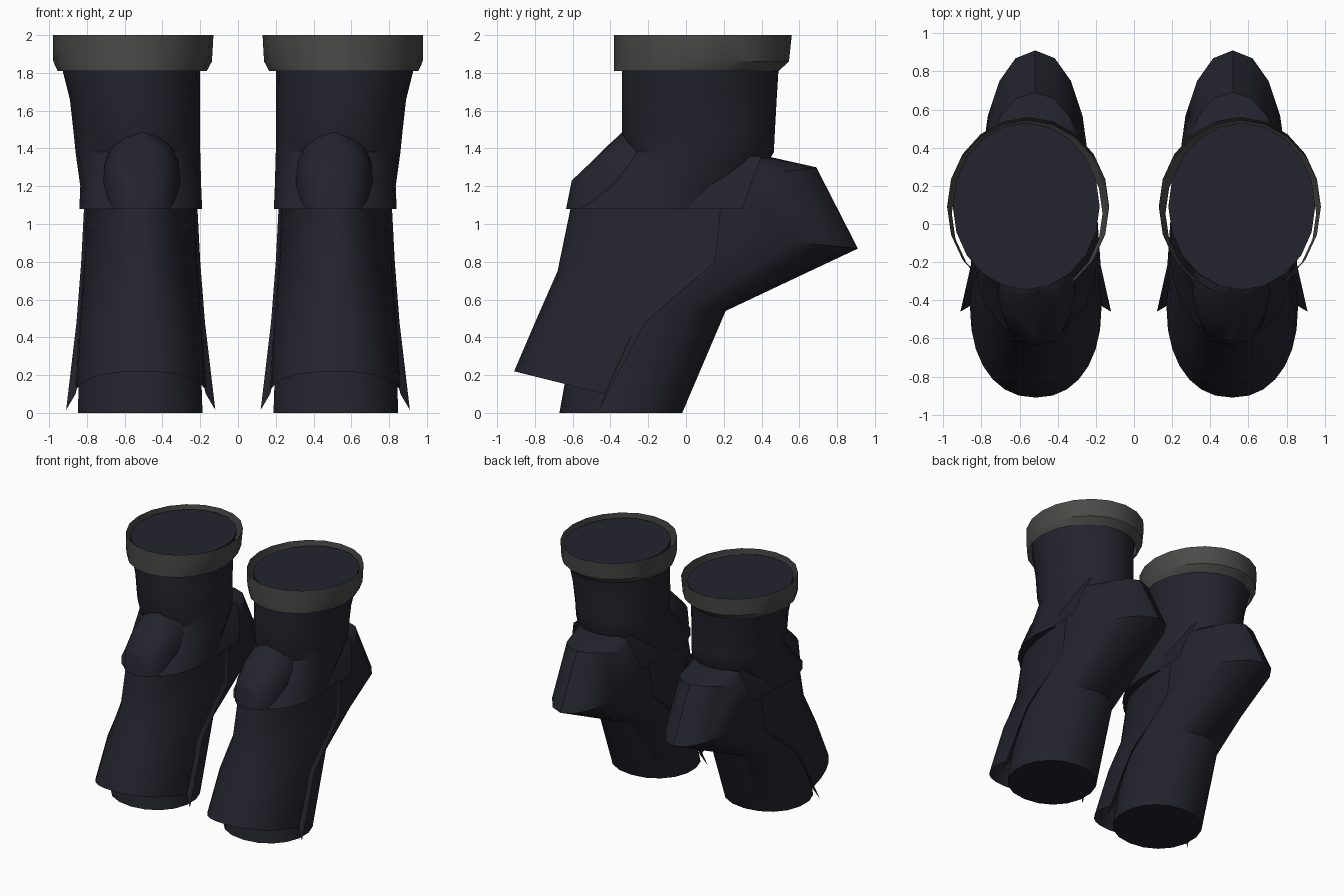
import bpy, bmesh, math

if "Cube" in bpy.data.objects:
    bpy.data.objects.remove(bpy.data.objects["Cube"])


def material(name, rgb):
    m = bpy.data.materials.new(name)
    m.diffuse_color = (*rgb, 1)
    m.use_nodes = True
    m.node_tree.nodes["Principled BSDF"].inputs["Base Color"].default_value = m.diffuse_color
    return m


navy = material("dark navy", (0.017, 0.017, 0.027))
grey = material("band grey", (0.068, 0.068, 0.066))


def spow(v, e):
    return math.copysign(abs(v) ** e, v)


def ring(cx, hw, back, front, n=16, e=1.0):
    """Closed oval whose plane runs from the back (y, z) to the front (y, z)."""
    pts = []
    for i in range(n):
        a = 2 * math.pi * i / n
        c, s = spow(math.cos(a), e), spow(math.sin(a), e)
        pts.append((cx + hw * s,
                    (back[0] + front[0]) / 2 + (back[0] - front[0]) / 2 * c,
                    (back[1] + front[1]) / 2 + (back[1] - front[1]) / 2 * c))
    return pts


def arc(cx, hw, edge, front, n=12, e=0.9):
    """Open U-shaped section from one side edge round the front to the other."""
    pts = []
    for i in range(n + 1):
        a = math.pi * i / n
        c, s = spow(math.cos(a), e), max(math.sin(a), 0) ** e
        pts.append((cx + hw * c,
                    edge[0] + (front[0] - edge[0]) * s,
                    edge[1] + (front[1] - edge[1]) * s))
    return pts


def loft(name, sections, mat, closed=True, caps=(), angle=32):
    """Skin the sections, mirror to the other leg and smooth."""
    bm = bmesh.new()
    rows = [[bm.verts.new(p) for p in s] for s in sections]
    n = len(rows[0])
    for a, b in zip(rows, rows[1:]):
        for i in range(n if closed else n - 1):
            j = (i + 1) % n
            bm.faces.new((a[i], a[j], b[j], b[i]))
    for k in caps:
        bm.faces.new(rows[k])
    bmesh.ops.recalc_face_normals(bm, faces=bm.faces)
    me = bpy.data.meshes.new(name)
    bm.to_mesh(me)
    bm.free()
    me.materials.append(mat)
    ob = bpy.data.objects.new(name, me)
    bpy.context.collection.objects.link(ob)
    bpy.ops.object.select_all(action='DESELECT')
    ob.select_set(True)
    bpy.context.view_layer.objects.active = ob
    bpy.ops.object.shade_smooth_by_angle(angle=math.radians(angle))
    mod = ob.modifiers.new("other_leg", 'MIRROR')
    mod.use_mirror_merge = False
    return ob


# Upper leg tube: centre x, half width, back y, front y, z
thigh = [(0.515, 0.325, 0.30, -0.61, 1.08),
         (0.515, 0.320, 0.36, -0.48, 1.20),
         (0.530, 0.330, 0.465, -0.31, 1.38),
         (0.535, 0.335, 0.47, -0.34, 1.48),
         (0.545, 0.345, 0.48, -0.34, 1.66),
         (0.565, 0.365, 0.49, -0.34, 1.82),
         (0.565, 0.385, 0.53, -0.345, 1.97)]
loft("upper_leg", [ring(c, w, (b, z), (f, z), 20) for c, w, b, f, z in thigh],
     navy, caps=(0, -1))

# Cuff band round the top
band = [(0.56, 0.395, 0.49, -0.38, 1.81),
        (0.558, 0.420, 0.545, -0.38, 1.86),
        (0.555, 0.425, 0.56, -0.38, 2.00)]
loft("top_band", [ring(c, w, (b, z), (f, z), 20) for c, w, b, f, z in band], grey)

# Skirt wrapping the joint, open at the back
loft("joint_skirt", [arc(0.515, 0.315, (0.30, 1.08), (-0.63, 1.08)),
                     arc(0.515, 0.295, (0.34, 1.20), (-0.49, 1.20)),
                     arc(0.520, 0.235, (0.40, 1.36), (-0.30, 1.36))],
     navy, closed=False)

# Knee pad with a sloping arched face
knee = [(0.03, -0.34, 1.485), (0.10, -0.365, 1.46), (0.16, -0.42, 1.41),
        (0.20, -0.50, 1.33), (0.21, -0.605, 1.23), (0.205, -0.635, 1.08)]
loft("knee_pad", [arc(0.51, w, (-0.20, z), (f, z), 10, 0.75) for w, f, z in knee],
     navy, closed=False, caps=(0,))

# Lower leg core with the rear calf block
core = [(0.335, (-0.02, 0.0), (-0.67, 0.0)),
        (0.315, (0.21, 0.54), (-0.56, 0.62)),
        (0.285, (0.91, 0.87), (-0.52, 1.02)),
        (0.275, (0.69, 1.30), (-0.42, 1.14)),
        (0.265, (0.40, 1.365), (-0.22, 1.30))]
loft("calf_core", [ring(0.518, w, b, f, 18, 0.95) for w, b, f in core],
     navy, caps=(0, -1))

# Shin plate: half width, side edge, front
shin = [(0.290, (0.17, 1.09), (-0.61, 1.09)),
        (0.300, (0.13, 0.81), (-0.68, 0.75)),
        (0.325, (-0.25, 0.50), (-0.79, 0.50)),
        (0.345, (-0.43, 0.10), (-0.91, 0.22))]
loft("shin_plate", [arc(0.515, w, e, f, 14) for w, e, f in shin],
     navy, closed=False)

# Narrow flared trims on the plate edges, ending in a low point
flare = [(0.300, (0.185, 1.09)), (0.315, (0.155, 0.80)),
         (0.340, (-0.215, 0.48)), (0.395, (-0.46, 0.015))]
for side, label in ((1, "outer"), (-1, "inner")):
    rows = []
    for (w, e, _), (fw, fe) in zip(shin, flare):
        rows.append([(0.515 + side * w, *e), (0.515 + side * fw, *fe)])
    loft(label + "_shin_trim", rows, navy, closed=False)
